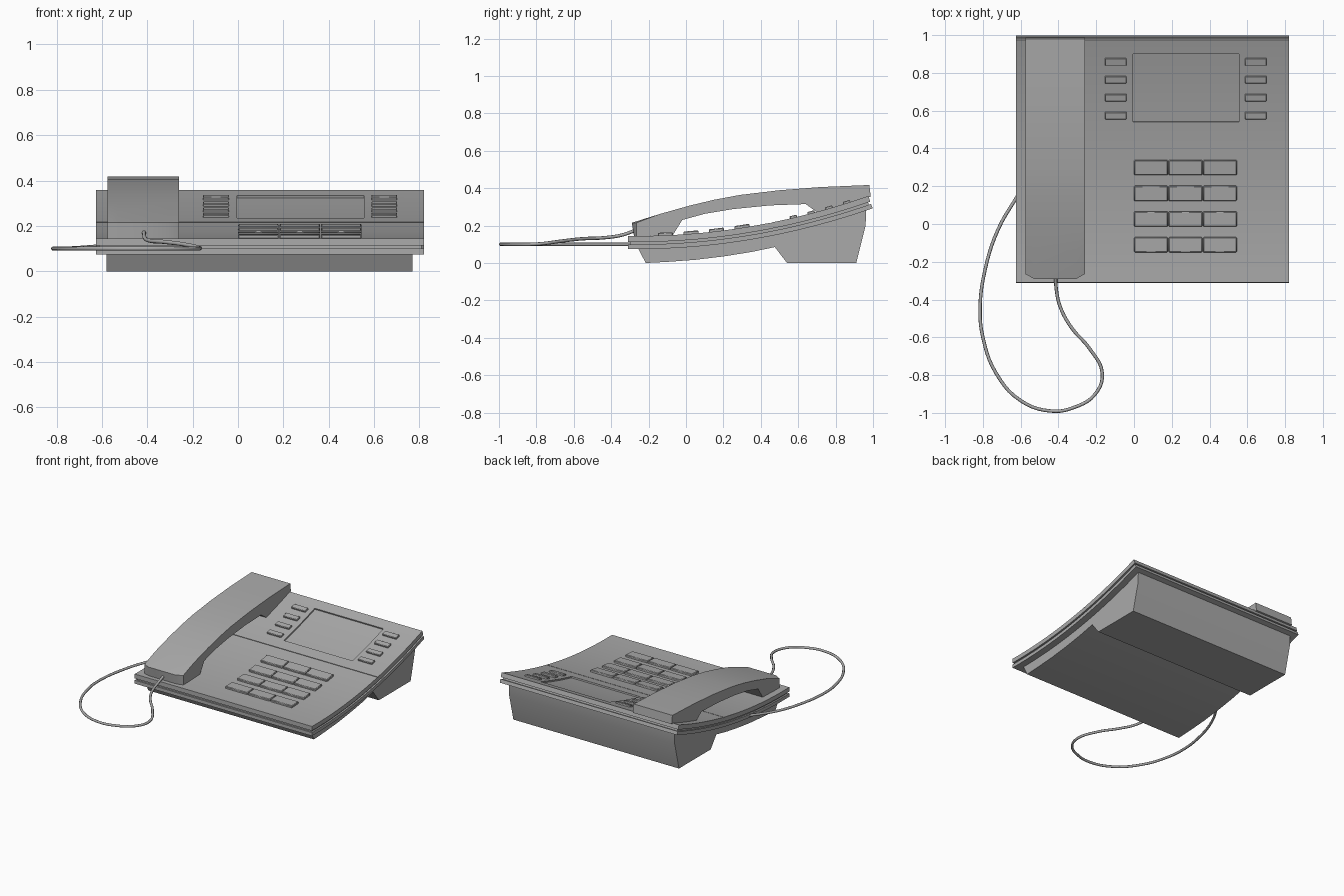
import bpy, bmesh, math

old = bpy.data.objects.get("Cube")
if old:
    bpy.data.objects.remove(old, do_unlink=True)

grey = bpy.data.materials.new("mid_grey")
grey.use_nodes = True
COLOR = (0.4, 0.4, 0.4, 1)
grey.diffuse_color = COLOR
grey.node_tree.nodes["Principled BSDF"].inputs["Base Color"].default_value = COLOR

FRONT, BACK = -0.31, 0.975      # ends of the housing
RIGHT, LEFT = -0.625, 0.82      # sides of the housing


def surface(y, depth=0.0):
    """Point (y, z) on the curved housing top, sunk along its normal."""
    t = y - FRONT
    z = 0.145 - 0.0148 * t + 0.1407 * t * t
    slope = -0.0148 + 0.2814 * t
    n = math.hypot(1, slope)
    return (y + depth * slope / n, z - depth / n)


def curve_row(y0, y1, depth, steps):
    return [surface(y0 + (y1 - y0) * i / steps, depth) for i in range(steps + 1)]


def activate(ob):
    bpy.ops.object.select_all(action="DESELECT")
    ob.select_set(True)
    bpy.context.view_layer.objects.active = ob


def finish(ob, bevel=0.0):
    ob.data.materials.append(grey)
    activate(ob)
    if bevel:
        mod = ob.modifiers.new("edge_bevel", "BEVEL")
        mod.width = bevel
        mod.segments = 1
        mod.limit_method = "ANGLE"
        mod.angle_limit = math.radians(40)
    bpy.ops.object.shade_smooth_by_angle(angle=math.radians(25))
    return ob


def loft(name, profiles):
    """Skin side profiles given as (x, [(y, z), ...]) from right to left."""
    bm = bmesh.new()
    rings = [[bm.verts.new((x, y, z)) for y, z in pts] for x, pts in profiles]
    for a, b in zip(rings, rings[1:]):
        for i in range(len(a)):
            j = (i + 1) % len(a)
            bm.faces.new((a[i], a[j], b[j], b[i]))
    bm.faces.new(rings[0])
    bm.faces.new(rings[-1])
    bmesh.ops.recalc_face_normals(bm, faces=bm.faces)
    mesh = bpy.data.meshes.new(name)
    bm.to_mesh(mesh)
    bm.free()
    ob = bpy.data.objects.new(name, mesh)
    bpy.context.collection.objects.link(ob)
    return ob


def plate(name, x0, x1, y0, y1, top, bottom, steps=1):
    """Slab that follows the housing curve between two depths."""
    pts = curve_row(y0, y1, top, steps) + curve_row(y0, y1, bottom, steps)[::-1]
    return loft(name, [(x0, pts), (x1, pts)])


def cut(ob, cutter):
    mod = ob.modifiers.new("cut", "BOOLEAN")
    mod.operation = "DIFFERENCE"
    mod.solver = "EXACT"
    mod.object = cutter
    activate(ob)
    bpy.ops.object.modifier_apply(modifier=mod.name)
    bpy.data.objects.remove(cutter, do_unlink=True)


# Housing: upper shell, recessed seam and lower shell
shell = plate("upper_shell", RIGHT, LEFT, FRONT, BACK, 0, 0.032, 24)
cut(shell, plate("screen_cutter", -0.005, 0.555, 0.54, 0.9, -0.03, 0.01, 8))
cut(shell, plate("crease_cutter", RIGHT - 0.1, LEFT + 0.1, 0.452, 0.457, -0.03, 0.004))
finish(shell)
inset = 0.012
finish(plate("shell_seam", RIGHT + inset, LEFT - inset, FRONT + inset, BACK - inset,
             0.025, 0.055, 24))
finish(plate("lower_shell", RIGHT, LEFT, FRONT, BACK, 0.045, 0.07, 24))

# Base: thin front wedge and deep rear foot in one side profile
base_bottom = [(-0.26, 0.085), (-0.215, 0), (-0.1, 0.006), (0.05, 0.017), (0.2, 0.035),
               (0.35, 0.059), (0.475, 0.085), (0.54, 0), (0.91, 0), (0.96, 0.2)]
base = base_bottom + curve_row(-0.26, 0.945, 0.06, 16)[::-1]
finish(loft("base", [(-0.58, base), (0.77, base)]))

# Dialling keys
for row, y in enumerate((0.3, 0.163, 0.027, -0.11)):
    for col in range(3):
        x = 0.09 + 0.1825 * col
        finish(plate(f"dial_key_{row}_{col}", x - 0.089, x + 0.089, y - 0.04, y + 0.04,
                     -0.015, 0.01), 0.004)

# Function keys on both sides of the screen
for side, x in (("right", -0.097), ("left", 0.645)):
    for row, y in enumerate((0.86, 0.765, 0.67, 0.575)):
        finish(plate(f"function_key_{side}_{row}", x - 0.057, x + 0.057,
                     y - 0.019, y + 0.019, -0.012, 0.01), 0.003)

# Handset: arched bar with chamfered front corners
outline = [(-0.29, 0.215), (-0.14, 0.262), (0.02, 0.307), (0.15, 0.338), (0.29, 0.364),
           (0.5, 0.389), (0.72, 0.406), (0.98, 0.417), (0.988, 0.355),
           (0.71, 0.265), (0.64, 0.315), (0.45, 0.308), (0.25, 0.288), (0.1, 0.263),
           (-0.02, 0.23), (-0.07, 0.15), (-0.278, 0.143)]
chamfer = [(max(y, -0.265), z) for y, z in outline]
finish(loft("handset", [(-0.575, chamfer), (-0.53, outline),
                        (-0.305, outline), (-0.26, chamfer)]))

# Cord: smooth tube looping from the handset to the housing side
path = [(-0.415, -0.27, 0.175), (-0.412, -0.34, 0.15), (-0.39, -0.44, 0.135),
        (-0.33, -0.55, 0.13), (-0.235, -0.66, 0.118), (-0.168, -0.79, 0.102),
        (-0.205, -0.9, 0.1), (-0.32, -0.972, 0.1), (-0.44, -0.99, 0.1),
        (-0.6, -0.935, 0.1), (-0.73, -0.79, 0.1), (-0.8, -0.6, 0.1),
        (-0.815, -0.45, 0.1), (-0.79, -0.25, 0.1), (-0.72, -0.03, 0.102),
        (-0.61, 0.16, 0.11)]
curve = bpy.data.curves.new("cord", "CURVE")
curve.dimensions = "3D"
curve.bevel_depth = 0.009
curve.bevel_resolution = 2
curve.resolution_u = 5
spline = curve.splines.new("BEZIER")
spline.bezier_points.add(len(path) - 1)
for point, co in zip(spline.bezier_points, path):
    point.co = co
    point.handle_left_type = point.handle_right_type = "AUTO"
cord = bpy.data.objects.new("cord", curve)
bpy.context.collection.objects.link(cord)
curve.materials.append(grey)
